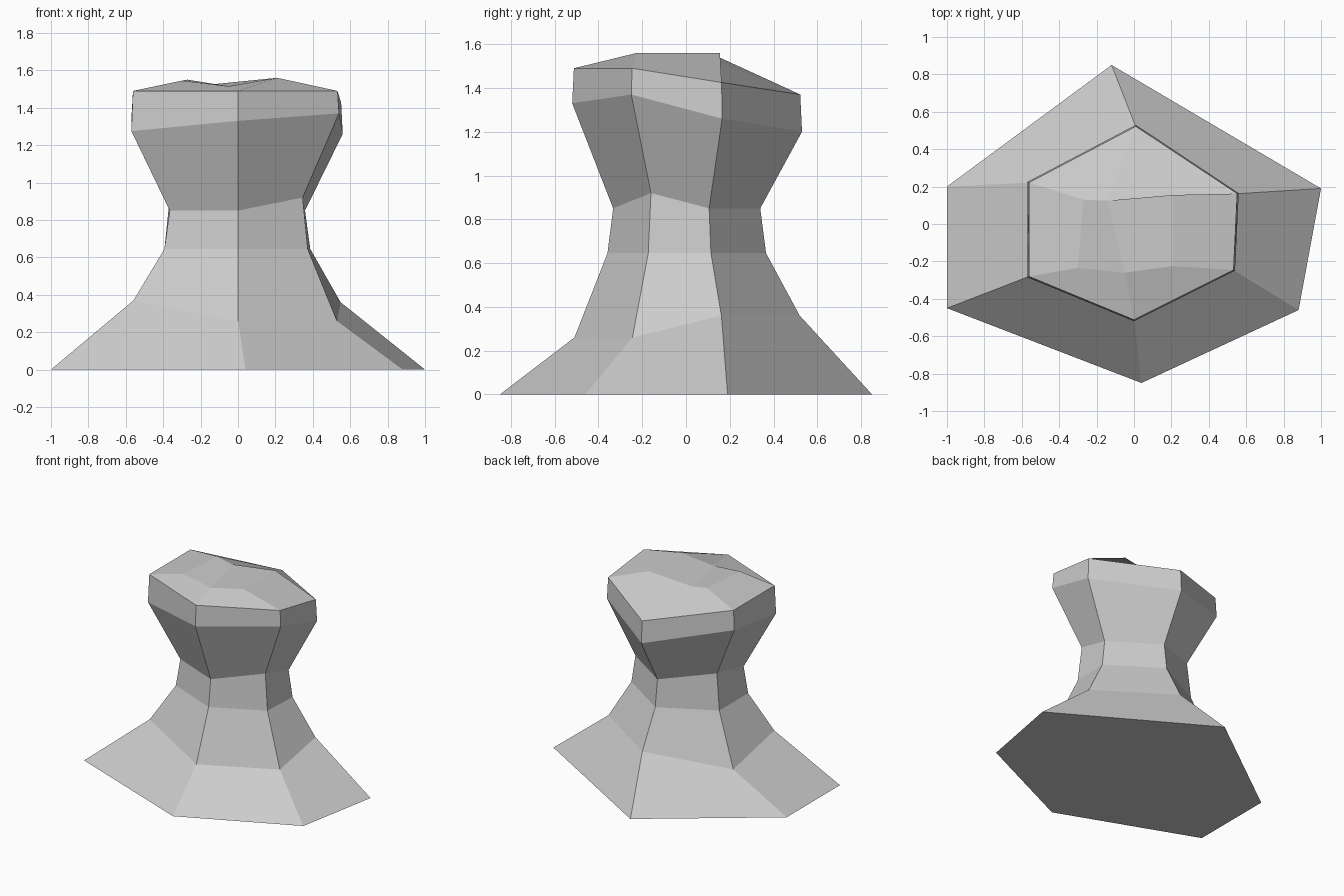
import bpy
import bmesh

default_cube = bpy.data.objects.get("Cube")
if default_cube:
    bpy.data.objects.remove(default_cube, do_unlink=True)


def make_material(name, colour):
    material = bpy.data.materials.new(name)
    material.use_nodes = True
    material.diffuse_color = colour
    shader = material.node_tree.nodes["Principled BSDF"]
    shader.inputs["Base Color"].default_value = colour
    return material


def add_ring(bm, outline, heights, scale=1.0):
    """Place one closed loop of corners, each at its own height."""
    return [bm.verts.new((x * scale, y * scale, z))
            for (x, y), z in zip(outline, heights)]


def bridge(bm, lower, upper):
    """Join two loops with one quad per side."""
    count = len(lower)
    for i in range(count):
        j = (i + 1) % count
        bm.faces.new((lower[i], lower[j], upper[j], upper[i]))


# Corner order: front, front left, back left, back, back right, front right
foot_outline = [(0.04, -0.85), (0.88, -0.46), (1.0, 0.19),
                (-0.12, 0.85), (-1.0, 0.2), (-1.0, -0.45)]
body_outline = [(0, -0.52), (0.54, -0.25), (0.56, 0.165),
                (0.01, 0.53), (-0.57, 0.225), (-0.57, -0.285)]
crown_outline = [(-0.05, -0.26), (0.21, -0.225), (0.21, 0.155),
                 (-0.14, 0.125), (-0.27, 0.13), (-0.3, -0.235)]

# Uneven body levels: scale of the outline and height of each corner
body_levels = [
    (0.98, (0.26, 0.26, 0.36, 0.36, 0.26, 0.37)),    # flare
    (0.69, (0.645,) * 6),                            # lower neck
    (0.64, (0.85, 0.92, 0.85, 0.85, 0.92, 0.85)),    # upper neck
    (1.0, (1.33, 1.37, 1.26, 1.2, 1.34, 1.275)),     # head underside
    (0.985, (1.49, 1.49, 1.425, 1.37, 1.49, 1.49)),  # head rim
]
crown_heights = (1.515, 1.56, 1.56, 1.525, 1.55, 1.545)

bm = bmesh.new()

# Wide foot with a flat underside
ring = add_ring(bm, foot_outline, (0,) * 6)
bm.faces.new(list(reversed(ring)))

# Flare, waist and head
for scale, heights in body_levels:
    next_ring = add_ring(bm, body_outline, heights, scale)
    bridge(bm, ring, next_ring)
    ring = next_ring

# Faceted crown, creased across the middle
crown = add_ring(bm, crown_outline, crown_heights)
bridge(bm, ring, crown)
bm.faces.new(crown[:4])
bm.faces.new((crown[0], crown[3], crown[4], crown[5]))
bmesh.ops.recalc_face_normals(bm, faces=bm.faces)

mesh = bpy.data.meshes.new("stone_pedestal")
bm.to_mesh(mesh)
bm.free()
mesh.materials.append(make_material("light grey stone", (0.6, 0.6, 0.6, 1.0)))
pedestal = bpy.data.objects.new("stone_pedestal", mesh)
bpy.context.collection.objects.link(pedestal)
